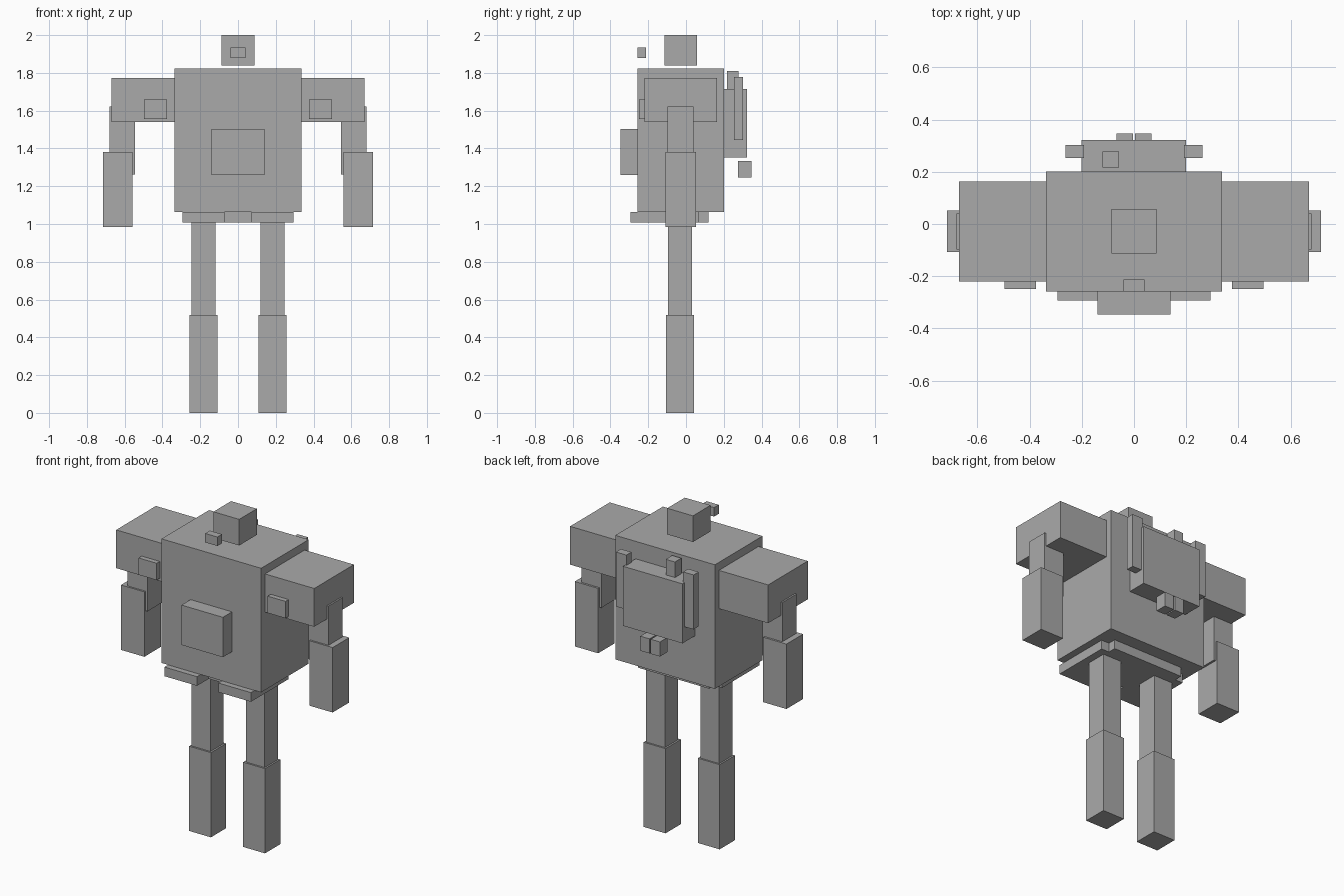
import bpy

grey = bpy.data.materials.new("plain_grey")
grey.diffuse_color = (0.4, 0.4, 0.4, 1)


def box(name, x, y, z):
    """Axis-aligned box from (min, max) ranges."""
    r = (x, y, z)
    bpy.ops.mesh.primitive_cube_add(size=1, location=[(a + b) / 2 for a, b in r])
    ob = bpy.context.object
    ob.name = name
    ob.scale = [b - a for a, b in r]
    bpy.ops.object.transform_apply(location=False, rotation=False, scale=True)
    ob.data.materials.append(grey)


def pair(name, x, y, z):
    """A box and its mirror image across x = 0."""
    box(name + "_left", x, y, z)
    box(name + "_right", (-x[1], -x[0]), y, z)


# Head and the small floating mask block in front of it
box("head", (-0.087, 0.087), (-0.113, 0.057), (1.84, 2.0))
box("mask_block", (-0.041, 0.041), (-0.258, -0.213), (1.88, 1.935))

# Torso and belly plate
box("torso", (-0.337, 0.337), (-0.258, 0.202), (1.064, 1.823))
box("belly_plate", (-0.14, 0.14), (-0.346, -0.258), (1.26, 1.504))

# Pelvis with skirt plates
box("pelvis", (-0.24, 0.24), (-0.18, 0.12), (1.008, 1.064))
pair("skirt_plate", (0.072, 0.293), (-0.293, 0.07), (1.008, 1.064))

# Arms
pair("shoulder", (0.337, 0.67), (-0.22, 0.163), (1.54, 1.774))
pair("shoulder_plate", (0.375, 0.497), (-0.25, -0.22), (1.557, 1.66))
pair("upper_arm", (0.545, 0.68), (-0.097, 0.04), (1.262, 1.622))
pair("forearm", (0.558, 0.716), (-0.108, 0.052), (0.985, 1.382))

# Legs
pair("thigh", (0.12, 0.247), (-0.095, 0.032), (0.518, 1.008))
pair("shin", (0.109, 0.257), (-0.106, 0.042), (0.0, 0.518))

# Backpack with side rods, top block and thrusters
box("backpack", (-0.202, 0.2), (0.202, 0.322), (1.352, 1.716))
pair("backpack_rod", (0.192, 0.263), (0.253, 0.302), (1.446, 1.779))
box("backpack_top_block", (-0.12, -0.058), (0.216, 0.278), (1.716, 1.811))
pair("thruster", (0.004, 0.067), (0.274, 0.347), (1.245, 1.334))
